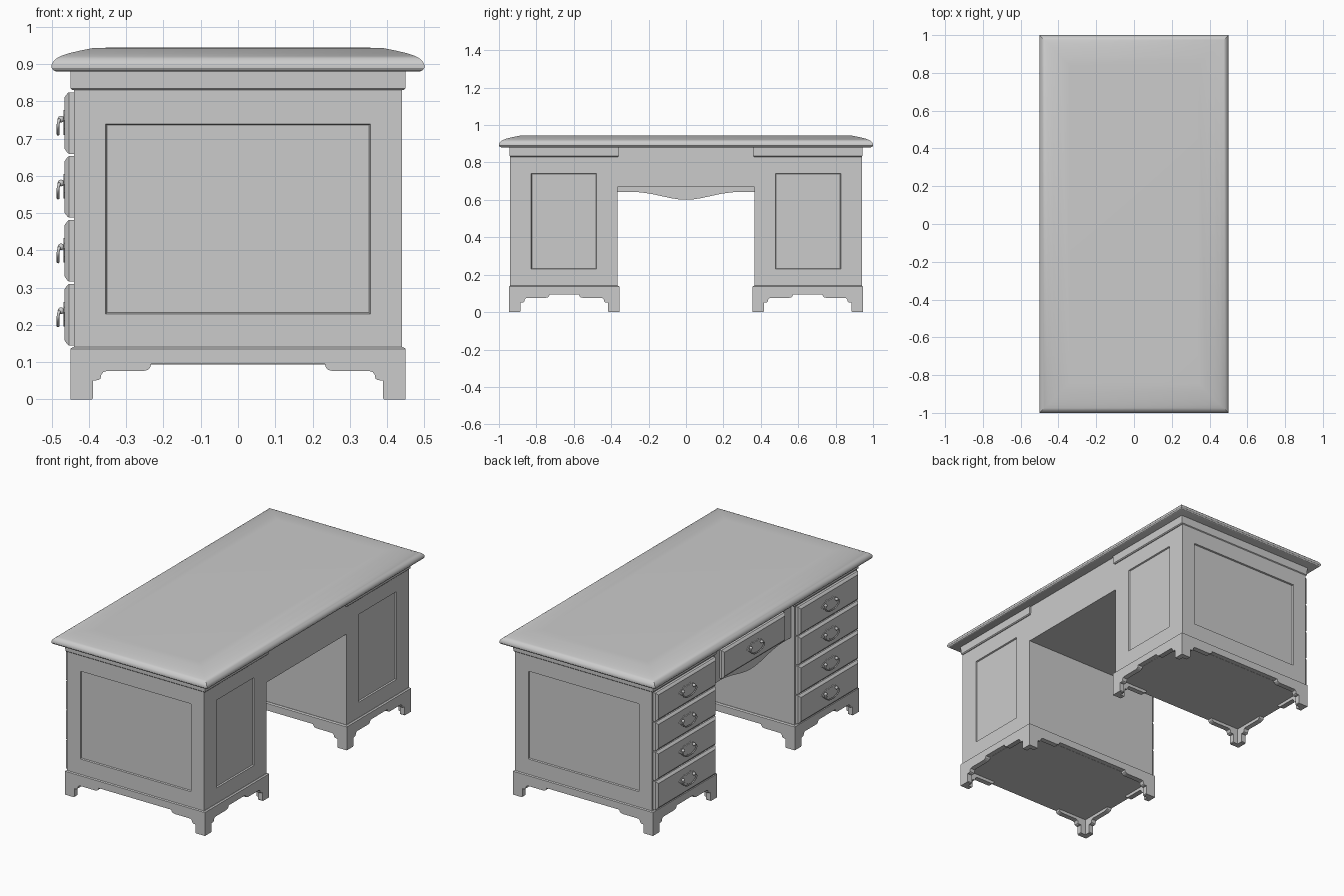
import bpy, bmesh
from mathutils import Vector

if "Cube" in bpy.data.objects:
    bpy.data.objects.remove(bpy.data.objects["Cube"])


def finish(bm, name, mirror=False):
    bmesh.ops.recalc_face_normals(bm, faces=bm.faces)
    me = bpy.data.meshes.new(name)
    bm.to_mesh(me)
    bm.free()
    ob = bpy.data.objects.new(name, me)
    bpy.context.collection.objects.link(ob)
    bpy.ops.object.select_all(action='DESELECT')
    ob.select_set(True)
    bpy.context.view_layer.objects.active = ob
    bpy.ops.object.shade_smooth_by_angle()
    if mirror:  # copy to the other pedestal
        m = ob.modifiers.new("Mirror", 'MIRROR')
        m.use_axis = (False, True, False)
    return ob


def bm_loft(lo, hi, rings, along_x=False):
    """Stack inset rectangles (inset, level); levels run along z, or along x."""
    bm = bmesh.new()
    loops = []
    for i, h in rings:
        a0, b0, a1, b1 = lo[0] + i, lo[1] + i, hi[0] - i, hi[1] - i
        loop = [(a0, b0), (a1, b0), (a1, b1), (a0, b1)]
        loops.append([bm.verts.new((h, a, b) if along_x else (a, b, h)) for a, b in loop])
    for p, q in zip(loops, loops[1:]):
        for k in range(4):
            n = (k + 1) % 4
            bm.faces.new((p[k], p[n], q[n], q[k]))
    bm.faces.new(loops[0])
    bm.faces.new(loops[-1])
    return bm


def extrude_outline(name, pts, place, depth, clamp=None, mirror=False):
    """Solid from a flat outline (u, v); clamp limits u on the inner side for mitres."""
    bm = bmesh.new()
    lim = clamp or 99
    front = [bm.verts.new(place(u, v, 0)) for u, v in pts]
    back = [bm.verts.new(place(max(-lim, min(lim, u)), v, depth)) for u, v in pts]
    n = len(pts)
    for k in range(n):
        j = (k + 1) % n
        bm.faces.new((front[k], front[j], back[j], back[k]))
    bm.faces.new(front)
    bm.faces.new(back)
    return finish(bm, name, mirror)


# table top with a rounded, gently rising edge
top = [(.013, .88), (.004, .884), (0, .89), (0, .899), (.004, .907), (.012, .915),
       (.025, .922), (.045, .929), (.075, .936), (.11, .943), (.16, .9445)]
finish(bm_loft((-.5, -1), (.5, 1), top), "table_top")

# pedestal frieze below the top
finish(bm_loft((-.45, .357), (.45, .945), [(.006, .83), (.001, .835), (0, .882)]),
       "frieze", True)

# pedestal body with recessed panels on the end and the plain long side
bm = bm_loft((-.44, .367), (.44, .94), [(0, .138), (0, .832)])
bm.normal_update()
bmesh.ops.recalc_face_normals(bm, faces=bm.faces)
for axis, half in ((0, Vector((0, .174, .255))), (1, Vector((.355, 0, .255)))):
    f = max(bm.faces, key=lambda g: g.calc_center_median()[axis])
    bmesh.ops.inset_individual(bm, faces=[f], thickness=.05)
    c = f.calc_center_median()
    for v in f.verts:
        for k in range(3):
            if half[k]:
                v.co[k] = c[k] + (half[k] if v.co[k] > c[k] else -half[k])
    bmesh.ops.inset_individual(bm, faces=[f], thickness=.004, depth=-.008)
finish(bm, "pedestal_body", True)

# plinth cap and floor
finish(bm_loft((-.45, .356), (.45, .946), [(.028, .094), (.028, .134), (0, .134), (0, .136), (.007, .141)]),
       "plinth_cap", True)

# bracket-foot skirts: outline given as (distance from corner, height)
foot = [(0, 0), (.057, 0), (.061, .004), (.061, .051), (.076, .052), (.081, .056), (.083, .066),
        (.088, .073), (.097, .076), (.195, .076), (.207, .079), (.214, .085), (.217, .095)]


def skirt(name, hw, place):
    left = [(d - hw, z) for d, z in foot]
    pts = left + [(-u, z) for u, z in reversed(left)] + [(hw, .135), (-hw, .135)]
    extrude_outline(name, pts, place, .03, hw - .03, True)


CY = .651
skirt("skirt_outer", .45, lambda u, v, w: (u, .946 - w, v))
skirt("skirt_inner", .45, lambda u, v, w: (u, .356 + w, v))
skirt("skirt_drawer_side", .295, lambda u, v, w: (-.45 + w, CY + u, v))
skirt("skirt_plain_side", .295, lambda u, v, w: (.45 - w, CY + u, v))

# centre box bridging the pedestals, with a shaped apron under its drawer
finish(bm_loft((-.41, -.368), (.44, .368), [(0, .668), (0, .882)]), "centre_box")
half = [(.367, .643), (.28, .643), (.24, .640), (.19, .633), (.13, .620), (.08, .609), (.04, .603)]
apron = half + [(0, .601)] + [(-y, z) for y, z in reversed(half)] + [(-.367, .88), (.367, .88)]
extrude_outline("apron", apron, lambda u, v, w: (-.418 + w, u, v), .025)


# drawer fronts
def drawer(name, x, y0, y1, z0, z1, mirror):
    rings = [(0, x), (0, x - .014), (.003, x - .018), (.013, x - .025)]
    finish(bm_loft((y0, z0), (y1, z1), rings, True), name, mirror)


handle_spots = []
for n in range(4):
    z = .145 + n * .1715
    drawer(f"drawer_front_{n + 1}", -.44, .378, .93, z, z + .165, True)
    handle_spots += [(-.465, s * .654, z + .083) for s in (-1, 1)]
drawer("centre_drawer_front", -.417, -.29, .29, .658, .822, False)
handle_spots.append((-.442, 0, .74))

# handle parts: shaped back plate, posts and a hanging bail
wing = [(.012, .022), (.028, .034), (.042, .022), (.06, .02), (.078, .006), (.062, -.004),
        (.05, -.016), (.03, -.012), (.016, -.022)]
outline = [(0, .03)] + wing + [(0, -.032)] + [(-y, z) for y, z in reversed(wing)]
plate = extrude_outline("handle_plate", outline, lambda u, v, w: (-w, u, v), .004)

bm = bmesh.new()
for s in (-1, 1):
    r = bmesh.ops.create_uvsphere(bm, u_segments=12, v_segments=8, radius=.009)
    bmesh.ops.translate(bm, verts=r['verts'], vec=(-.01, s * .05, .01))
posts = finish(bm, "handle_posts")

side = [(-.013, .05, .012), (-.017, .062, .0), (-.018, .042, -.022)]
path = side + [(-.018, 0, -.03)] + [(x, -y, z) for x, y, z in reversed(side)]
cu = bpy.data.curves.new("handle_bail", 'CURVE')
cu.dimensions = '3D'
cu.bevel_depth = .0042
cu.bevel_resolution = 2
cu.resolution_u = 5
cu.use_fill_caps = True
sp = cu.splines.new('BEZIER')
sp.bezier_points.add(len(path) - 1)
for p, co in zip(sp.bezier_points, path):
    p.co = co
    p.handle_left_type = p.handle_right_type = 'AUTO'
bail = bpy.data.objects.new("handle_bail", cu)
bpy.context.collection.objects.link(bail)

# one handle per drawer
for part in (plate, posts, bail):
    part.location = handle_spots[0]
    for spot in handle_spots[1:]:
        dup = part.copy()
        dup.location = spot
        bpy.context.collection.objects.link(dup)
